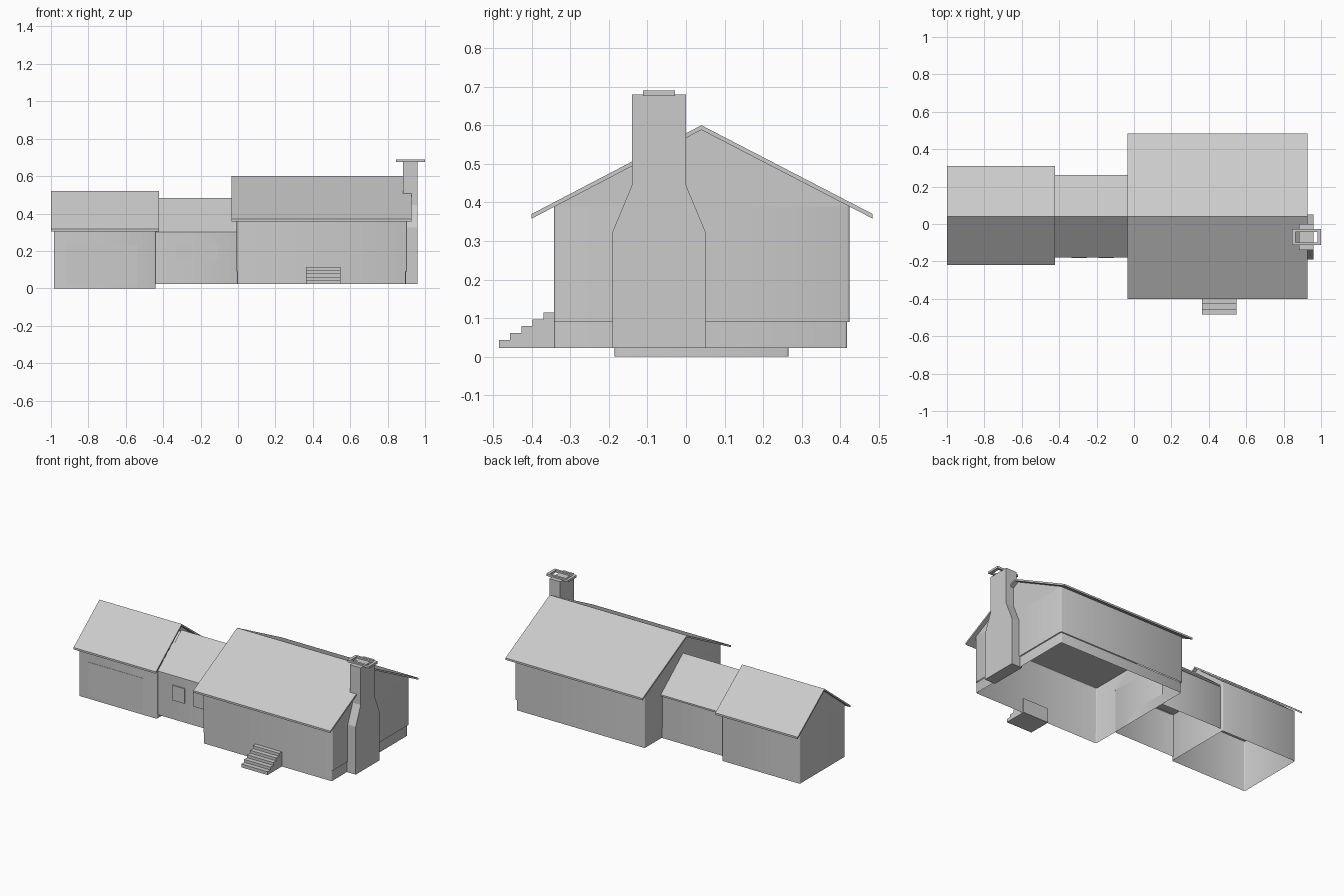
import bpy, bmesh, math

cube = bpy.data.objects.get("Cube")
if cube:
    bpy.data.objects.remove(cube, do_unlink=True)

grey = bpy.data.materials.new("plain grey")
grey.use_nodes = True
colour = (0.6, 0.6, 0.6, 1)
grey.diffuse_color = colour
grey.node_tree.nodes["Principled BSDF"].inputs["Base Color"].default_value = colour

RIDGE_Y = 0.04


def finish(name, bm, smooth=False):
    mesh = bpy.data.meshes.new(name)
    bm.to_mesh(mesh)
    bm.free()
    mesh.materials.append(grey)
    obj = bpy.data.objects.new(name, mesh)
    bpy.context.collection.objects.link(obj)
    if smooth:
        bpy.ops.object.select_all(action="DESELECT")
        obj.select_set(True)
        bpy.context.view_layer.objects.active = obj
        bpy.ops.object.shade_smooth_by_angle(angle=math.radians(50))
    return obj


def extrude_x(name, profile, x0, x1):
    """Solid with a (y, z) outline swept along x."""
    bm = bmesh.new()
    face = bm.faces.new([bm.verts.new((x0, y, z)) for y, z in profile])
    result = bmesh.ops.extrude_face_region(bm, geom=[face], use_keep_orig=True)
    moved = [v for v in result["geom"] if isinstance(v, bmesh.types.BMVert)]
    bmesh.ops.translate(bm, verts=moved, vec=(x1 - x0, 0, 0))
    bmesh.ops.recalc_face_normals(bm, faces=bm.faces)
    return finish(name, bm)


def box(name, x, y, z):
    profile = [(y[0], z[0]), (y[1], z[0]), (y[1], z[1]), (y[0], z[1])]
    return extrude_x(name, profile, *x)


def walls(name, x, y, z, ceiling=True):
    """Open-bottomed shell with slightly softened upright corners."""
    bm = bmesh.new()
    bmesh.ops.create_cube(bm, size=1)
    for v in bm.verts:
        for axis, span in enumerate((x, y, z)):
            v.co[axis] = span[v.co[axis] > 0]
    upright = [e for e in bm.edges if abs(e.verts[0].co.z - e.verts[1].co.z) > 0.01]
    bmesh.ops.bevel(bm, geom=upright, offset=0.006, segments=2, profile=0.5,
                    affect="EDGES")
    bmesh.ops.recalc_face_normals(bm, faces=bm.faces)
    unwanted = [f for f in bm.faces
                if f.normal.z < -0.9 or (f.normal.z > 0.9 and not ceiling)]
    bmesh.ops.delete(bm, geom=unwanted, context="FACES_ONLY")
    return finish(name, bm, smooth=True)


def gable_roof(name, x, y, eave, ridge, thick):
    top = [(y[0], eave), (RIDGE_Y, ridge), (y[1], eave)]
    under = [(py, pz - thick) for py, pz in reversed(top)]
    return extrude_x(name, top + under, *x)


def building(name, x, y, z, roof_x, roof_y, eave, ridge, thick):
    walls(name + "_walls", x, y, z)
    extrude_x(name + "_gables",
              [(y[0], z[1]), (RIDGE_Y, ridge - thick), (y[1], z[1])], *x)
    gable_roof(name + "_roof", roof_x, roof_y, eave, ridge, thick)


# Three joined buildings
building("house", (-0.007, 0.903), (-0.342, 0.424), (0.09, 0.39),
         (-0.034, 0.928), (-0.4, 0.484), 0.37, 0.6, 0.012)
walls("house_foundation", (-0.003, 0.897), (-0.342, 0.418), (0.022, 0.09),
      ceiling=False)
building("passage", (-0.445, -0.003), (-0.174, 0.248), (0.022, 0.3),
         (-0.426, -0.007), (-0.179, 0.262), 0.302, 0.482, 0.01)
building("garage", (-0.985, -0.441), (-0.185, 0.266), (0, 0.33),
         (-1.0, -0.422), (-0.22, 0.309), 0.316, 0.52, 0.012)

# Front details on the garage and passage
box("garage_door", (-0.918, -0.536), (-0.187, -0.1852), (0.025, 0.232))
for side, x in (("right", -0.333), ("left", -0.19)):
    box(side + "_window", (x, x + 0.083), (-0.181, -0.1742), (0.145, 0.24))

# Chimney with shoulders
half = [(0.12, 0.022), (0.12, 0.325), (0.07, 0.445), (0.07, 0.68)]
chimney_y = -0.07
outline = [(chimney_y + w, z) for w, z in half]
outline += [(chimney_y - w, z) for w, z in reversed(half)]
extrude_x("chimney", outline, 0.883, 0.959)

# Cap: a flat rectangular ring
for side, y in (("front", -0.112), ("back", -0.042)):
    box("cap_" + side, (0.845, 1.0), (y, y + 0.014), (0.676, 0.69))
for side, x in (("right", 0.845), ("left", 0.982)):
    box("cap_" + side, (x, x + 0.018), (-0.098, -0.042), (0.676, 0.69))

# Front steps
steps = [(-0.335, 0.022), (-0.485, 0.022)]
for i in range(5):
    height = 0.043 + 0.018 * i
    steps += [(-0.485 + 0.029 * i, height), (-0.485 + 0.029 * (i + 1), height)]
steps[-1] = (-0.335, steps[-1][1])
extrude_x("front_steps", steps, 0.363, 0.547)
